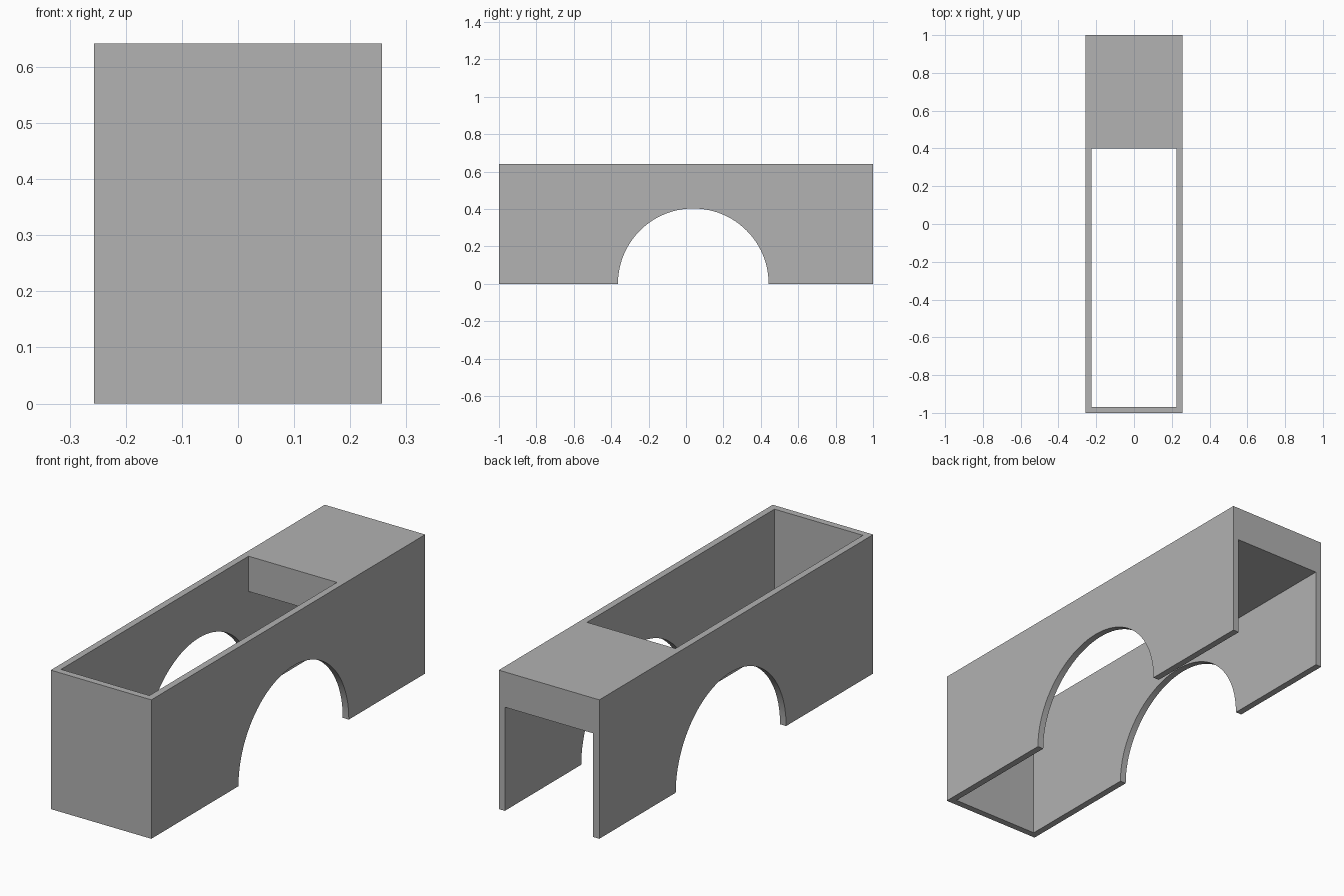
import bpy
import bmesh
import math

HALF_W, HALF_L, HEIGHT = 0.257, 1.0, 0.642
WALL = 0.031
SLAB_FRONT, SLAB_BOTTOM = 0.4, 0.479
ARCH_Y, ARCH_R = 0.039, 0.403

cube = bpy.data.objects.get("Cube")
if cube:
    bpy.data.objects.remove(cube, do_unlink=True)

grey = bpy.data.materials.new("plain grey")
grey.use_nodes = True
colour = (0.445, 0.445, 0.445, 1)
grey.diffuse_color = colour
grey.node_tree.nodes["Principled BSDF"].inputs["Base Color"].default_value = colour


def prism(name, profile, half_width):
    """Extrude a side (y, z) profile across x."""
    bm = bmesh.new()
    face = bm.faces.new([bm.verts.new((-half_width, y, z)) for y, z in profile])
    moved = bmesh.ops.extrude_face_region(bm, geom=[face])["geom"]
    verts = [v for v in moved if isinstance(v, bmesh.types.BMVert)]
    bmesh.ops.translate(bm, verts=verts, vec=(2 * half_width, 0, 0))
    bmesh.ops.recalc_face_normals(bm, faces=bm.faces)
    mesh = bpy.data.meshes.new(name)
    bm.to_mesh(mesh)
    bm.free()
    mesh.materials.append(grey)
    obj = bpy.data.objects.new(name, mesh)
    bpy.context.collection.objects.link(obj)
    return obj


# Outer block
body = prism("arched_housing", [(-HALF_L, 0), (HALF_L, 0),
                                (HALF_L, HEIGHT), (-HALF_L, HEIGHT)], HALF_W)

# Inner channel: open below, at the back, and above in front of the roof slab
low, high, back = -0.1, HEIGHT + 0.1, HALF_L + 0.1
front = WALL - HALF_L
channel = prism("channel_cutter", [(front, low), (back, low), (back, SLAB_BOTTOM),
                                   (SLAB_FRONT, SLAB_BOTTOM), (SLAB_FRONT, high),
                                   (front, high)], HALF_W - WALL)

# Round arch through both side walls
steps = 96
arch = prism("arch_cutter", [(ARCH_Y + ARCH_R * math.cos(math.tau * i / steps),
                              ARCH_R * math.sin(math.tau * i / steps))
                             for i in range(steps)], HALF_W + 0.1)

bpy.ops.object.select_all(action="DESELECT")
body.select_set(True)
bpy.context.view_layer.objects.active = body
for cutter in (channel, arch):
    cutter.hide_render = True
    cut = body.modifiers.new(cutter.name, "BOOLEAN")
    cut.operation = "DIFFERENCE"
    cut.solver = "EXACT"
    cut.object = cutter
    bpy.ops.object.modifier_apply(modifier=cut.name)
    bpy.data.objects.remove(cutter, do_unlink=True)

bpy.ops.object.shade_smooth_by_angle(angle=math.radians(30))
